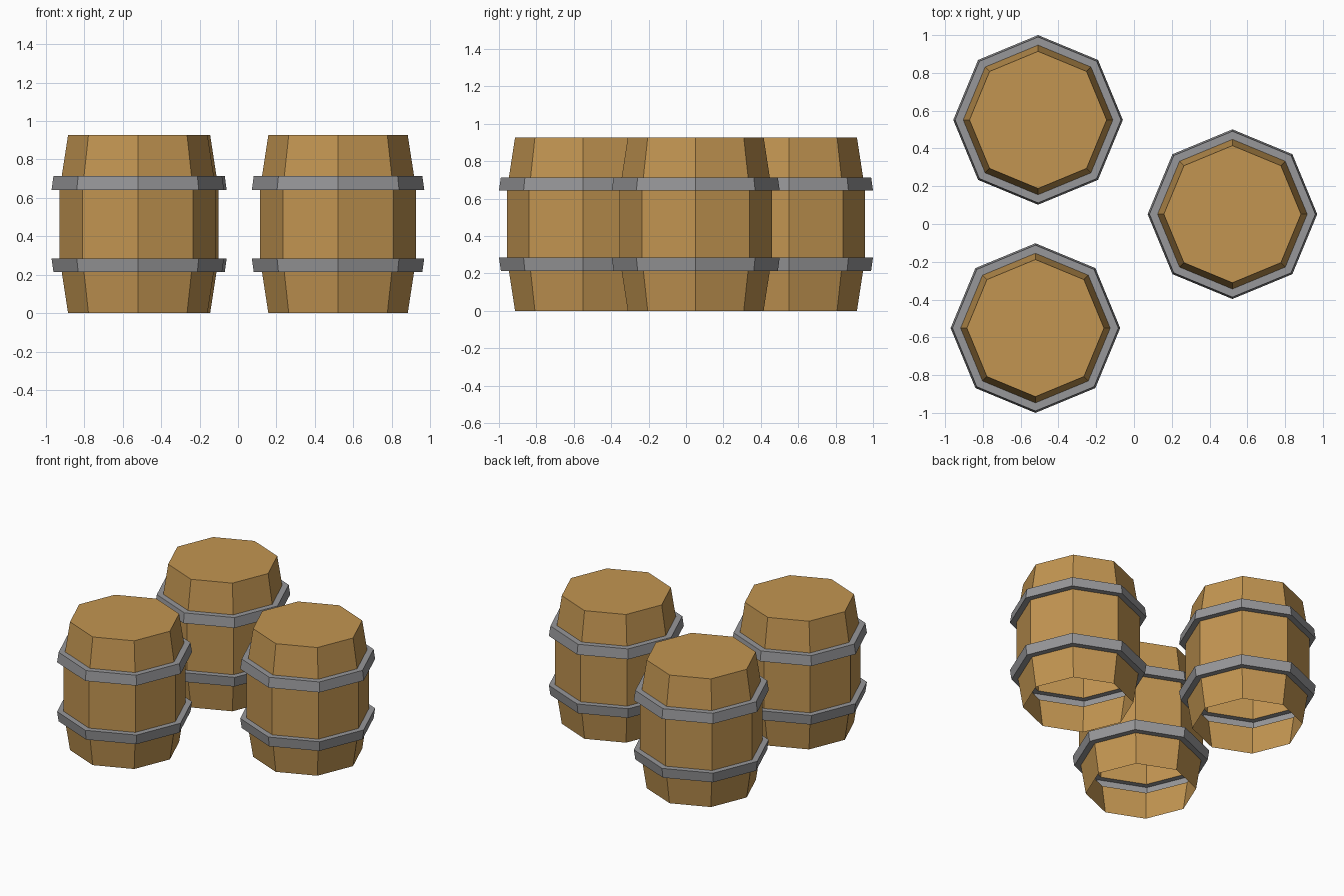
import bpy, bmesh, math

if "Cube" in bpy.data.objects:
    bpy.data.objects.remove(bpy.data.objects["Cube"])

SIDES = 8


def material(name, rgb):
    m = bpy.data.materials.new(name)
    m.diffuse_color = (*rgb, 1)
    m.use_nodes = True
    m.node_tree.nodes["Principled BSDF"].inputs["Base Color"].default_value = m.diffuse_color
    return m


wood = material("oak wood", (0.54, 0.30, 0.083))
iron = material("iron grey", (0.31, 0.31, 0.32))

# Barrel outline (radius, height) from the open bottom to the lid;
# the hoops are pushed out of the shell, so it is hollow behind them
profile = [
    (0.363, 0.0), (0.396, 0.214),
    (0.439, 0.214), (0.449, 0.285), (0.407, 0.285),   # lower hoop
    (0.407, 0.642),
    (0.449, 0.642), (0.439, 0.713), (0.396, 0.713),   # upper hoop
    (0.363, 0.927),
]
HOOP_SEGMENTS = {1, 2, 3, 5, 6, 7}


def barrel(name, x, y):
    bm = bmesh.new()
    rings = []
    for r, z in profile:
        rings.append([bm.verts.new((r * math.cos(i * math.tau / SIDES),
                                    r * math.sin(i * math.tau / SIDES), z))
                      for i in range(SIDES)])
    # staves and hoops
    for s, (low, high) in enumerate(zip(rings, rings[1:])):
        for i in range(SIDES):
            j = (i + 1) % SIDES
            f = bm.faces.new((low[i], low[j], high[j], high[i]))
            f.material_index = 1 if s in HOOP_SEGMENTS else 0
    # lid
    bm.faces.new(rings[-1])
    mesh = bpy.data.meshes.new(name)
    bm.to_mesh(mesh)
    bm.free()
    mesh.materials.append(wood)
    mesh.materials.append(iron)
    ob = bpy.data.objects.new(name, mesh)
    ob.location = (x, y, 0)
    bpy.context.collection.objects.link(ob)


# Group of three barrels
barrel("barrel_back_left", -0.508, 0.551)
barrel("barrel_front_left", -0.522, -0.551)
barrel("barrel_right", 0.521, 0.052)
